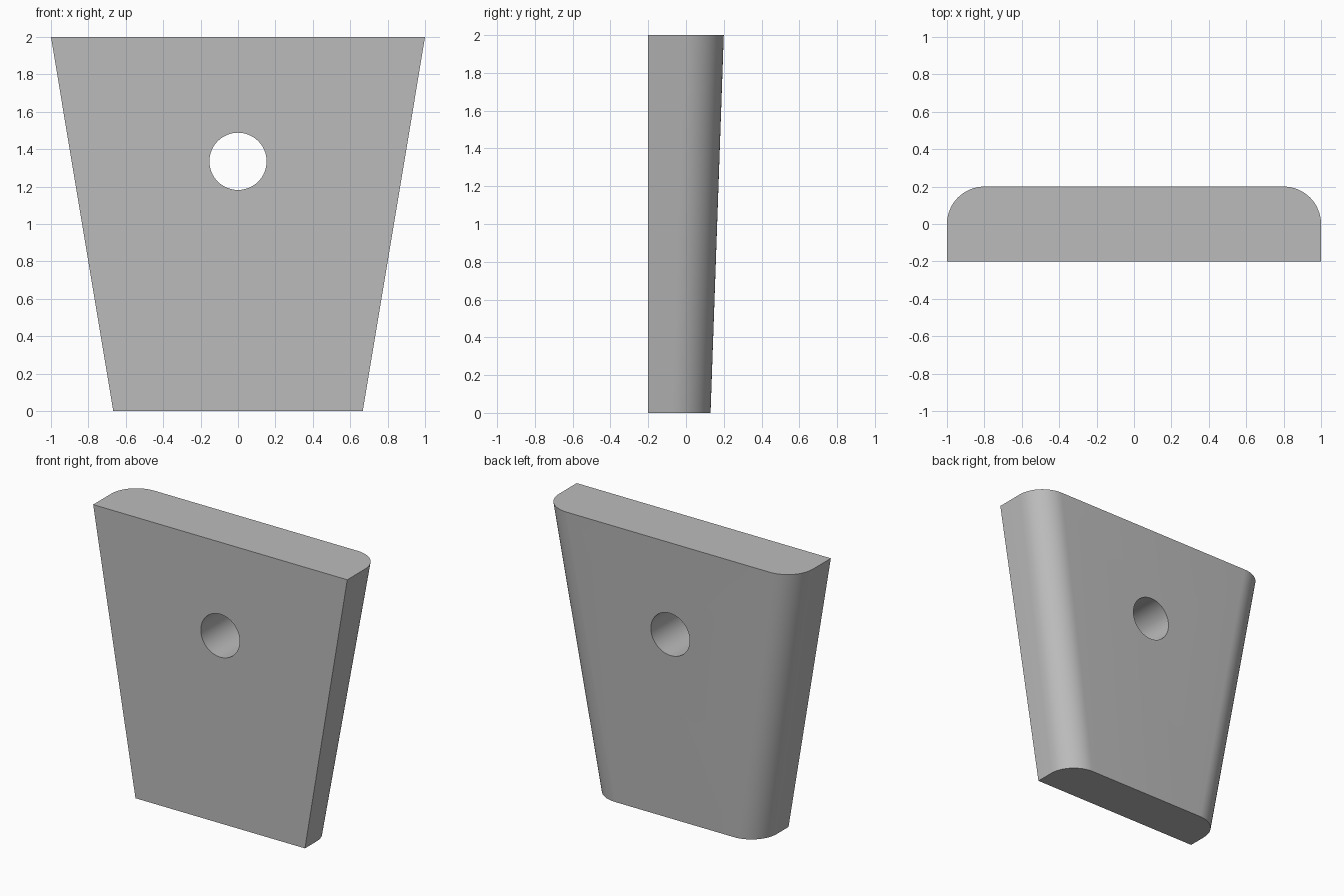
import bpy
import bmesh
from math import pi, sin, cos

cube = bpy.data.objects.get("Cube")
if cube:
    bpy.data.objects.remove(cube, do_unlink=True)

grey = bpy.data.materials.new("plain grey")
grey.use_nodes = True
colour = (0.5, 0.5, 0.5, 1)
grey.diffuse_color = colour
grey.node_tree.nodes["Principled BSDF"].inputs["Base Color"].default_value = colour

FRONT, RADIUS, STEPS = -0.2, 0.2, 16


def section(half_width, back):
    """Flat-fronted outline with two rounded back corners."""
    right = [(half_width, FRONT)]
    for i in range(STEPS + 1):
        a = pi / 2 * i / STEPS
        right.append((half_width - RADIUS + RADIUS * cos(a),
                      back - RADIUS + RADIUS * sin(a)))
    return right + [(-x, y) for x, y in reversed(right)]


# Tapered plate lofted between the bottom and top outlines
bm = bmesh.new()
rings = [[bm.verts.new((x, y, z)) for x, y in section(w, back)]
         for z, w, back in ((0, 0.667, 0.13), (2, 1.0, 0.2))]
low, high = rings
n = len(low)
for i in range(n):
    j = (i + 1) % n
    bm.faces.new((low[i], low[j], high[j], high[i]))
bm.faces.new(low[::-1])
bm.faces.new(high)
bmesh.ops.recalc_face_normals(bm, faces=bm.faces[:])
mesh = bpy.data.meshes.new("tapered_plate")
bm.to_mesh(mesh)
bm.free()
plate = bpy.data.objects.new("tapered_plate", mesh)
bpy.context.collection.objects.link(plate)
mesh.materials.append(grey)

# Round hole through the plate
bpy.ops.mesh.primitive_cylinder_add(vertices=64, radius=0.153, depth=1,
                                    location=(0, 0, 1.335), rotation=(pi / 2, 0, 0))
cutter = bpy.context.object
cutter.name = "hole_cutter"
cutter.data.materials.append(grey)
cutter.hide_render = True
cutter.display_type = 'WIRE'
hole = plate.modifiers.new("hole", 'BOOLEAN')
hole.operation = 'DIFFERENCE'
hole.solver = 'EXACT'
hole.object = cutter

bpy.ops.object.select_all(action='DESELECT')
plate.select_set(True)
bpy.context.view_layer.objects.active = plate
bpy.ops.object.modifier_apply(modifier=hole.name)
bpy.data.objects.remove(cutter, do_unlink=True)
bpy.ops.object.shade_smooth_by_angle(angle=pi / 6)
